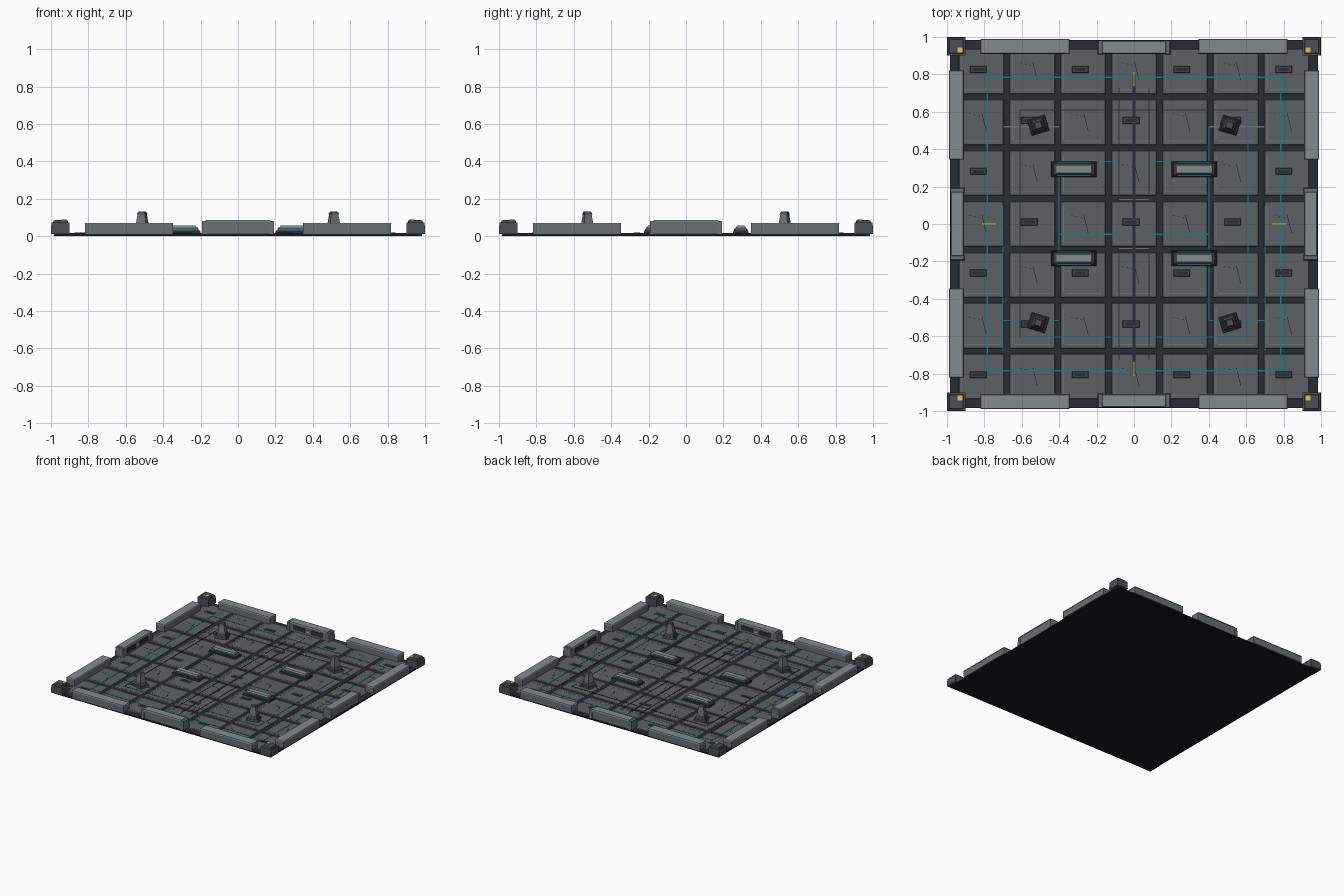
import bpy, bmesh
from math import radians
from mathutils import Matrix

if "Cube" in bpy.data.objects:
    bpy.data.objects.remove(bpy.data.objects["Cube"])

COLORS = {
    "slab": (0.007, 0.009, 0.012), "groove": (0.022, 0.026, 0.035),
    "tile": (0.11, 0.12, 0.13), "trim": (0.16, 0.175, 0.185),
    "wall": (0.14, 0.16, 0.17), "cap": (0.23, 0.26, 0.27),
    "corner": (0.07, 0.078, 0.09), "seam": (0.05, 0.055, 0.06),
    "teal": (0.01, 0.21, 0.25), "yellow": (0.7, 0.58, 0.1),
}
MATS = {}
for key, col in COLORS.items():
    MATS[key] = bpy.data.materials.new(key)
    MATS[key].diffuse_color = (*col, 1)


def box(cx, cy, z0, z1, sx, sy, taper=0.0, rot=0.0):
    """Box or frustum; taper is how far each top edge moves inward."""
    return (cx, cy, z0, z1, sx, sy, taper, rot)


def part(name, mat, boxes):
    """Join a list of boxes into one object."""
    bm = bmesh.new()
    for cx, cy, z0, z1, sx, sy, taper, rot in boxes:
        verts = bmesh.ops.create_cube(bm, size=1)["verts"]
        for v in verts:
            top = v.co.z > 0
            inset = taper if top else 0
            v.co.x *= sx - 2 * inset
            v.co.y *= sy - 2 * inset
            v.co.z = z1 if top else z0
        bmesh.ops.transform(bm, verts=verts, matrix=Matrix.Translation((cx, cy, 0))
                            @ Matrix.Rotation(radians(rot), 4, "Z"))
    mesh = bpy.data.meshes.new(name)
    bm.to_mesh(mesh)
    bm.free()
    mesh.materials.append(MATS[mat])
    ob = bpy.data.objects.new(name, mesh)
    bpy.context.collection.objects.link(ob)
    return ob


def around(boxes):
    """Repeat front-edge boxes on all four sides."""
    out = []
    for k in range(4):
        for cx, cy, z0, z1, sx, sy, t, r in boxes:
            x, y = [(cx, cy), (-cy, cx), (-cx, -cy), (cy, -cx)][k]
            out.append(box(x, y, z0, z1, sx, sy, t, r + 90 * k))
    return out


TOP = 0.016          # tile surface height


def hline(x0, x1, y, w=0.006):
    return box((x0 + x1) / 2, y, TOP - 0.002, TOP + 0.002, abs(x1 - x0), w)


def vline(y0, y1, x, w=0.006):
    return box(x, (y0 + y1) / 2, TOP - 0.002, TOP + 0.002, w, abs(y1 - y0))


# Base slab and dark groove floor
part("base_slab", "slab", [box(0, 0, 0, 0.009, 1.965, 1.965)])
part("groove_floor", "groove", [box(0, 0, 0.008, 0.013, 1.96, 1.96)])

# Floor tiles with raised trim, vents and scratches
tiles, trims, vents, slots, scratches = [], [], [], [], []
P = 0.272
for i in range(-3, 4):
    for j in range(-3, 4):
        x, y = i * P, j * P
        tiles.append(box(x, y, 0.011, TOP, 0.244, 0.244, 0.004))
        trims += [box(x, y - 0.1, TOP - 0.001, TOP + 0.001, 0.19, 0.004),
                  box(x - 0.105, y, TOP - 0.001, TOP + 0.001, 0.004, 0.19)]
        if (i + j) % 2 == 0 and i % 2 == j % 2:
            vents.append(box(x - 0.016, y + 0.01, TOP - 0.001, TOP + 0.003, 0.09, 0.038, 0.003))
            slots.append(box(x - 0.016, y + 0.01, TOP, TOP + 0.004, 0.06, 0.016))
        if (i + j) % 2:
            scratches.append(box(x + 0.015, y + 0.0, TOP - 0.001, TOP + 0.001, 0.004, 0.1, 0, 14))
            scratches += [box(x - 0.06 + 0.025 * k, y + 0.045 - 0.006 * k, TOP - 0.001,
                              TOP + 0.001, 0.012, 0.003, 0, -15) for k in range(3)]
part("floor_tiles", "tile", tiles)
part("tile_trim", "trim", trims)
part("floor_vents", "seam", vents)
part("vent_slots", "groove", slots)
part("floor_scratches", "groove", scratches)

# Centre seam and dark conduit brackets
seams = [vline(-0.8, 0.8, 0, 0.014)]
for s in (-1, 1):
    seams += [vline(s * 0.13, s * 0.73, x) for x in (-0.08, 0.08)]
seams += [hline(-0.61, 0.61, 0.61), vline(-0.61, 0.61, -0.61)]
seams += [vline(0.1, 0.68, s * 0.7) for s in (-1, 1)]
part("dark_conduits", "groove", seams)
part("light_conduits", "trim", [hline(-0.08, 0.08, s * 0.13) for s in (-1, 1)]
     + [hline(s * 0.4, s * 0.7, 0.52) for s in (-1, 1)])

# Glowing floor lines
lines = around([hline(-0.79, 0.79, -0.785, 0.009)])
lines += [hline(-0.61, 0.61, -0.605), vline(-0.61, 0.61, 0.61)]
for s in (-1, 1):
    lines += [hline(s * 0.08, s * 0.4, y) for y in (0.335, -0.055)]
    lines += [hline(s * 0.2, s * 0.4, -0.15), hline(s * 0.4, s * 0.7, -0.515)]
    lines += [vline(-0.15, 0.335, s * 0.4), vline(-0.68, 0.1, s * 0.7)]
lines += [vline(-0.515, 0.52, 0.4)]
part("glow_lines", "teal", lines)
part("yellow_floor_marks", "yellow",
     around([box(0, -0.775, TOP, TOP + 0.004, 0.008, 0.075)]))

# Perimeter walls: two long pieces and one taller middle piece per side
long_w, long_c, mid_w, mid_c = [], [], [], []
for s in (-1, 1):
    long_w.append(box(s * 0.583, -0.95, 0.012, 0.064, 0.47, 0.076))
    long_c.append(box(s * 0.583, -0.95, 0.064, 0.071, 0.475, 0.08, 0.003))
    mid_w.append(box(s * 0.18, -0.945, 0.012, 0.082, 0.028, 0.076, 0.003))
mid_w.append(box(0, -0.945, 0.012, 0.08, 0.36, 0.064))
mid_c.append(box(0, -0.945, 0.079, 0.087, 0.345, 0.07, 0.003))
part("long_walls", "wall", around(long_w))
part("long_wall_caps", "cap", around(long_c))
part("middle_walls", "wall", around(mid_w))
part("middle_wall_caps", "cap", around(mid_c))
part("wall_panels", "groove", around([box(s * 0.08, -0.913, 0.03, 0.065, 0.11, 0.008)
                                      for s in (-1, 1)]))
part("wall_lights", "yellow", around([box(0, -0.912, 0.04, 0.052, 0.03, 0.008)]))

# Corner blocks with a stepped top and a yellow light
part("corner_blocks", "corner", around([box(-0.95, -0.95, 0.012, 0.072, 0.1, 0.1, 0.002)]))
part("corner_tops", "corner", around([box(-0.95, -0.95, 0.071, 0.085, 0.08, 0.08, 0.004)]))
part("corner_lights", "yellow", around([box(-0.93, -0.93, 0.084, 0.088, 0.025, 0.025)]))

# Low benches: dark frame, body, light top, glowing side strips
frame, body, seat, strip = [], [], [], []
for x in (-0.322, 0.322):
    for y in (0.293, -0.184):
        frame.append(box(x, y, 0.013, 0.03, 0.245, 0.084, 0.003))
        body.append(box(x, y, 0.03, 0.047, 0.225, 0.066, 0.005))
        seat.append(box(x, y, 0.047, 0.056, 0.2, 0.052, 0.006))
        strip += [box(x, y + s * 0.033, 0.031, 0.037, 0.18, 0.006) for s in (-1, 1)]
part("bench_frames", "groove", frame)
part("bench_bodies", "corner", body)
part("bench_seats", "cap", seat)
part("bench_glow_strips", "teal", strip)

# Tapered posts, turned alternately
foot, shaft, tip, rib = [], [], [], []
for sx in (-1, 1):
    for sy in (-1, 1):
        x, y, r = sx * 0.512, sy * 0.528, -17 * sx * sy
        foot.append(box(x, y, 0.014, 0.03, 0.1, 0.088, 0.005, r))
        shaft.append(box(x, y, 0.028, 0.118, 0.066, 0.062, 0.013, r))
        tip.append(box(x, y, 0.117, 0.131, 0.046, 0.044, 0.006, r))
        rib.append(box(x, y, 0.03, 0.055, 0.078, 0.072, 0.008, r))
part("post_feet", "seam", foot)
part("post_shafts", "wall", shaft)
part("post_tips", "corner", tip)
part("post_collars", "seam", rib)

for m in bpy.data.materials:
    if m.users and not m.is_grease_pencil:
        m.use_nodes = True
        m.node_tree.nodes["Principled BSDF"].inputs["Base Color"].default_value = m.diffuse_color
